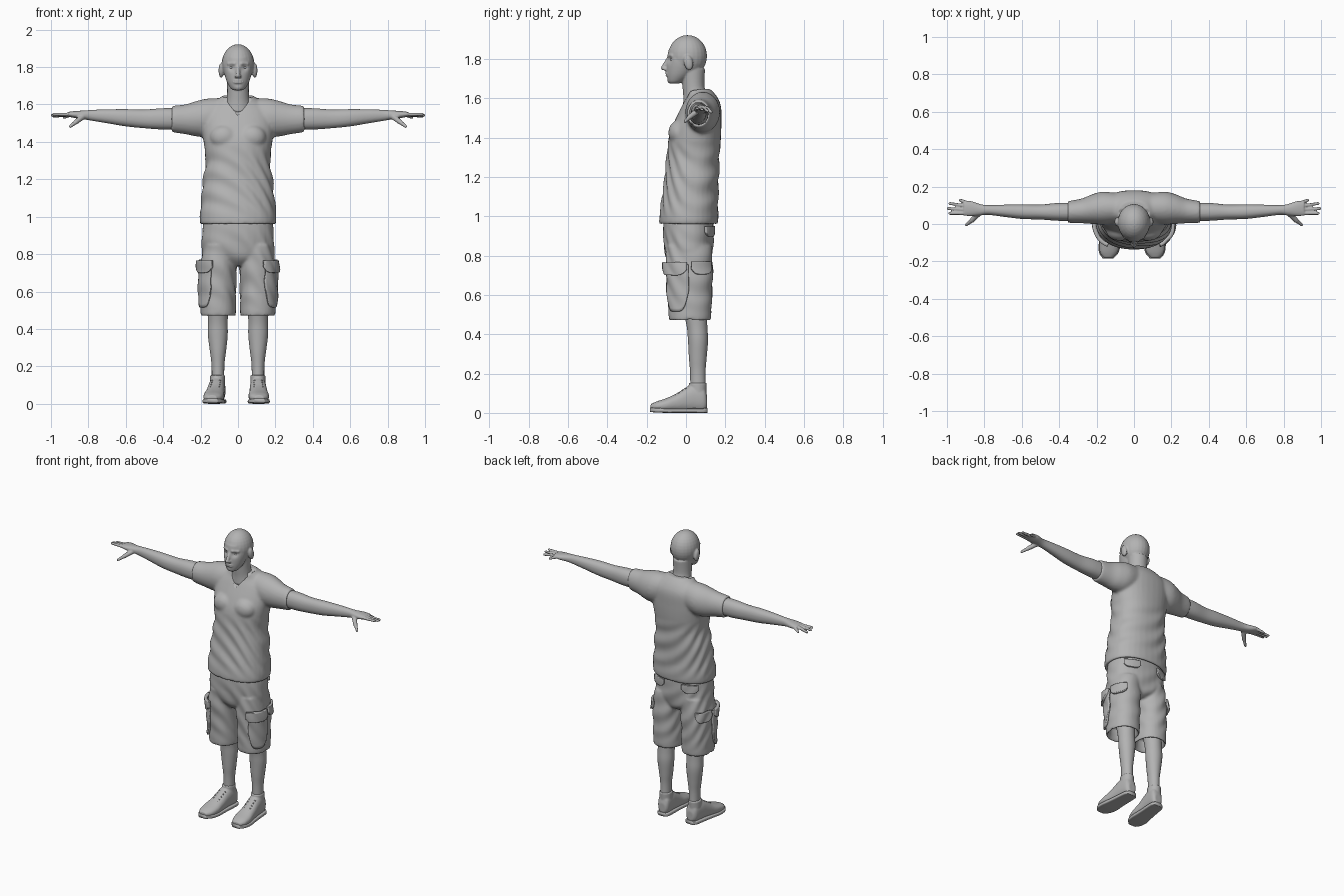
import bpy, bmesh, math
from mathutils import Vector, Matrix

cube = bpy.data.objects.get("Cube")
if cube:
    bpy.data.objects.remove(cube, do_unlink=True)

grey = bpy.data.materials.new("plain grey")
grey.use_nodes = True
tone = (0.45, 0.45, 0.45, 1)
grey.diffuse_color = tone
grey.node_tree.nodes["Principled BSDF"].inputs["Base Color"].default_value = tone


def spline(rows, steps=5):
    """Smooth rows of numbers with a Catmull-Rom curve."""
    out = []
    for i in range(len(rows) - 1):
        quad = [rows[max(i - 1, 0)], rows[i], rows[i + 1], rows[min(i + 2, len(rows) - 1)]]
        for k in range(steps):
            t = k / steps
            out.append([b + t * ((c - a) + t * ((2*a - 5*b + 4*c - d) + t * (3*b - a - 3*c + d))) / 2
                        for a, b, c, d in zip(*quad)])
    return out + [list(rows[-1])]


def loft(bm, axis, rows, power=2.0, side=1, sides=32):
    """Rows are (position, centre u, centre v, radius u, radius v)."""
    rings = []
    for t, cu, cv, ru, rv in spline(rows):
        ring = []
        for k in range(sides):
            a = math.tau * k / sides
            c, s = math.cos(a), math.sin(a)
            u = cu + ru * math.copysign(abs(c) ** (2 / power), c)
            v = cv + rv * math.copysign(abs(s) ** (2 / power), s)
            p = {"X": (t, u, v), "Y": (u, t, v), "Z": (u, v, t)}[axis]
            ring.append(bm.verts.new((p[0] * side, p[1], p[2])))
        rings.append(ring)
    for lo, hi in zip(rings, rings[1:]):
        for k in range(sides):
            n = (k + 1) % sides
            bm.faces.new((lo[k], lo[n], hi[n], hi[k]))
    bm.faces.new(rings[0][::-1])
    bm.faces.new(rings[-1])


def ball(bm, centre, radii, tilt=0):
    m = Matrix.Translation(centre) @ Matrix.Rotation(tilt, 4, "X") @ Matrix.Diagonal((*radii, 1))
    bmesh.ops.create_uvsphere(bm, u_segments=24, v_segments=16, radius=1, matrix=m)


def capsule(bm, a, b, ra, rb, side=1):
    a, b = Vector(a), Vector(b)
    a.x *= side
    b.x *= side
    turn = (b - a).to_track_quat("Z", "Y")
    for v in bmesh.ops.create_uvsphere(bm, u_segments=12, v_segments=8, radius=1)["verts"]:
        top = v.co.z > -0.01
        v.co = (b if top else a) + turn @ (v.co * (rb if top else ra))


def finish(name, bm, voxel=0, smooth=0, shape=None):
    """Make the object, fuse its shells, then adjust its vertices."""
    bmesh.ops.recalc_face_normals(bm, faces=bm.faces)
    mesh = bpy.data.meshes.new(name)
    bm.to_mesh(mesh)
    bm.free()
    obj = bpy.data.objects.new(name, mesh)
    bpy.context.collection.objects.link(obj)
    if voxel:
        fuse = obj.modifiers.new("fuse", "REMESH")
        fuse.mode, fuse.voxel_size = "VOXEL", voxel
        soften = obj.modifiers.new("soften", "SMOOTH")
        soften.factor, soften.iterations = 0.5, smooth
        graph = bpy.context.evaluated_depsgraph_get()
        obj.data = bpy.data.meshes.new_from_object(obj.evaluated_get(graph))
        obj.modifiers.clear()
    if shape:
        bm = bmesh.new()
        bm.from_mesh(obj.data)
        bm.normal_update()
        shape(bm)
        bm.to_mesh(obj.data)
        bm.free()
    obj.data.materials.clear()
    obj.data.materials.append(grey)
    obj.data.shade_smooth()
    return obj


def folds(bm, low, high, size):
    for v in bm.verts:
        x, y, z = v.co
        fade = max(0, min(1, (z - low) * 12, (high - z) * 12))
        v.co += v.normal * size * fade * math.sin(50 * z + 16 * x + 9 * math.sin(8 * y + 5 * x))


# Head with face, ears and neck
def shape_face(bm):
    dents = [(s * 0.034, 1.797, 0.017, 0.011) for s in (1, -1)] + [(0, 1.709, 0.012, 0.004)]
    for v in bm.verts:
        if v.co.y < -0.04:
            for x, z, reach, depth in dents:
                d = ((v.co.x - x) ** 2 + (v.co.z - z) ** 2) / reach ** 2
                v.co.y += depth * math.exp(-d)
            line = math.exp(-((v.co.z - 1.723) / 0.004) ** 2)
            v.co.y += 0.005 * line * (abs(v.co.x) < 0.024)


bm = bmesh.new()
ball(bm, (0, 0.008, 1.816), (0.087, 0.099, 0.106))
loft(bm, "Z", [(1.676, 0, -0.06, 0.026, 0.026), (1.69, 0, -0.05, 0.042, 0.045),
               (1.73, 0, -0.03, 0.063, 0.07), (1.79, 0, -0.012, 0.078, 0.086),
               (1.85, 0, 0, 0.075, 0.088)])
loft(bm, "Z", [(1.56, 0, 0.06, 0.085, 0.075), (1.61, 0, 0.05, 0.066, 0.064),
               (1.66, 0, 0.038, 0.058, 0.056), (1.75, 0, 0.035, 0.06, 0.062)])
capsule(bm, (0, -0.09, 1.805), (0, -0.116, 1.755), 0.009, 0.012)
ball(bm, (0, -0.094, 1.722), (0.027, 0.015, 0.012))
ball(bm, (0, -0.078, 1.69), (0.022, 0.017, 0.015))
for s in (1, -1):
    capsule(bm, (s * 0.02, -0.088, 1.817), (s * 0.05, -0.07, 1.817), 0.01, 0.009)
    ball(bm, (s * 0.01, -0.107, 1.75), (0.009, 0.012, 0.008))
    ball(bm, (s * 0.09, 0.012, 1.782), (0.014, 0.023, 0.04), 0.2)
finish("head", bm, 0.005, 3, shape_face)

# Eyeballs
bm = bmesh.new()
for s in (1, -1):
    ball(bm, (s * 0.034, -0.067, 1.797), (0.014, 0.013, 0.009))
finish("eyes", bm)


# Shirt with hollow hem and sleeves, and a recessed V neck
def shape_shirt(bm):
    folds(bm, 0.99, 1.38, 0.004)
    for s in (1, -1):
        bmesh.ops.bisect_plane(bm, geom=bm.verts[:] + bm.edges[:] + bm.faces[:], dist=0.0005,
                               plane_co=(0, 0, 1.54), plane_no=(s * -1.25, 0, 1))
    bm.normal_update()
    neck = [v for v in bm.verts if v.co.y < 0.07 and v.co.z > 1.542 + 1.25 * abs(v.co.x)]
    for v, n in [(v, v.normal.copy()) for v in neck]:
        v.co -= n * 0.009


bm = bmesh.new()
loft(bm, "Z", [(1.02, 0, 0.012, 0.17, 0.118), (0.975, 0, 0.012, 0.18, 0.13), (0.958, 0, 0.012, 0.2, 0.147),
               (1.0, 0, 0.015, 0.205, 0.15), (1.1, 0, 0.021, 0.195, 0.142), (1.2, 0, 0.03, 0.186, 0.137),
               (1.3, 0, 0.036, 0.172, 0.134), (1.4, 0, 0.045, 0.184, 0.133), (1.48, 0, 0.06, 0.192, 0.12),
               (1.56, 0, 0.078, 0.18, 0.1), (1.61, 0, 0.08, 0.13, 0.077), (1.648, 0, 0.062, 0.08, 0.062)], 2.25)
for s in (1, -1):
    ball(bm, (s * 0.075, -0.035, 1.425), (0.075, 0.055, 0.065))
    loft(bm, "X", [(0.06, 0.085, 1.545, 0.075, 0.09), (0.16, 0.085, 1.53, 0.088, 0.102),
                   (0.22, 0.08, 1.524, 0.08, 0.095), (0.28, 0.07, 1.521, 0.066, 0.08),
                   (0.355, 0.064, 1.522, 0.057, 0.069), (0.352, 0.064, 1.522, 0.045, 0.056),
                   (0.33, 0.064, 1.522, 0.04, 0.05)], 2, s)
finish("shirt", bm, 0.009, 5, shape_shirt)

# Arms with palm, fingers and thumb
FINGERS = [(0.888, 0.112, 0.93, 0.128), (0.9, 0.096, 0.985, 0.11),
           (0.905, 0.077, 0.994, 0.083), (0.9, 0.058, 0.986, 0.057)]
for label, s in (("left", 1), ("right", -1)):
    bm = bmesh.new()
    loft(bm, "X", [(0.28, 0.065, 1.523, 0.048, 0.057), (0.4, 0.065, 1.523, 0.048, 0.057),
                   (0.5, 0.064, 1.523, 0.04, 0.05), (0.6, 0.066, 1.529, 0.039, 0.046),
                   (0.7, 0.071, 1.537, 0.032, 0.037), (0.78, 0.075, 1.542, 0.026, 0.029),
                   (0.82, 0.076, 1.544, 0.03, 0.024), (0.87, 0.082, 1.546, 0.04, 0.019),
                   (0.91, 0.083, 1.548, 0.038, 0.012)], 2.2, s)
    for i, (x, y, tip_x, tip_y) in enumerate(FINGERS):
        capsule(bm, (x, y, 1.546), (tip_x, tip_y, 1.53 + 0.006 * i), 0.011, 0.008, s)
    capsule(bm, (0.825, 0.062, 1.538), (0.868, 0.018, 1.505), 0.018, 0.013, s)
    capsule(bm, (0.868, 0.018, 1.505), (0.897, -0.005, 1.482), 0.013, 0.008, s)
    finish(label + "_arm", bm, 0.0045, 3)

# Shorts with hollow leg openings
bm = bmesh.new()
loft(bm, "Z", [(0.74, 0, 0.018, 0.12, 0.075), (0.79, 0, 0.015, 0.185, 0.115), (0.9, 0, 0.012, 0.192, 0.128),
               (1.0, 0, 0.012, 0.182, 0.125)], 2.3)
for s in (1, -1):
    loft(bm, "Z", [(0.55, 0.106, 0.02, 0.07, 0.085), (0.49, 0.106, 0.02, 0.077, 0.09),
                   (0.472, 0.106, 0.02, 0.093, 0.106), (0.55, 0.106, 0.02, 0.095, 0.11),
                   (0.65, 0.106, 0.02, 0.095, 0.114), (0.74, 0.103, 0.018, 0.096, 0.118),
                   (0.85, 0.095, 0.014, 0.092, 0.115)], 2.2, s)
shorts = finish("shorts", bm, 0.008, 4, lambda b: folds(b, 0.5, 0.95, 0.003))


# Pockets and flaps wrapped on the shorts
def patch(name, side, turn, width, top, height, thick, centre=(0.106, 0.018), n=14):
    bm = bmesh.new()
    grid = []
    for i in range(n + 1):
        u = 2 * i / n - 1
        a = math.radians(turn + u * width)
        drop = height * (1 - 0.45 * abs(u) ** 4)
        grid.append([bm.verts.new((side * (centre[0] + 0.11 * math.cos(a)), centre[1] + 0.13 * math.sin(a),
                                   top - drop * j / n)) for j in range(n + 1)])
    for i in range(n):
        for j in range(n):
            bm.faces.new((grid[i][j], grid[i + 1][j], grid[i + 1][j + 1], grid[i][j + 1]))
    obj = finish(name, bm)
    wrap = obj.modifiers.new("wrap", "SHRINKWRAP")
    wrap.target, wrap.offset, wrap.wrap_mode = shorts, thick, "ABOVE_SURFACE"
    shell = obj.modifiers.new("shell", "SOLIDIFY")
    shell.thickness, shell.offset = thick * 1.4, 0


for label, s in (("left", 1), ("right", -1)):
    patch(label + "_cargo_pocket", s, -35, 33, 0.755, 0.24, 0.008)
    patch(label + "_cargo_flap", s, -40, 34, 0.765, 0.065, 0.015)
    patch(label + "_rear_cargo_flap", s, 32, 28, 0.77, 0.065, 0.01)
    patch(label + "_seat_flap", s, 72, 30, 0.95, 0.055, 0.008, (0.09, 0.02))

# Lower legs
for label, s in (("left", 1), ("right", -1)):
    bm = bmesh.new()
    loft(bm, "Z", [(0.07, 0.107, 0.062, 0.034, 0.04), (0.2, 0.107, 0.06, 0.034, 0.039),
                   (0.28, 0.107, 0.06, 0.043, 0.045), (0.37, 0.108, 0.061, 0.053, 0.051),
                   (0.45, 0.108, 0.055, 0.053, 0.053), (0.6, 0.106, 0.035, 0.062, 0.07)], 2, s)
    finish(label + "_lower_leg", bm)

# Shoes with soles, ankle collars and laces
for label, s, splay in (("left", 1, 0.03), ("right", -1, 0.12)):
    def mid(y):
        return 0.105 + splay * (0.1 - y)

    upper = [(0.108, 0.055, 0.024, 0.03), (0.09, 0.07, 0.039, 0.066), (0.04, 0.075, 0.044, 0.071),
             (0, 0.067, 0.046, 0.063), (-0.05, 0.051, 0.05, 0.047), (-0.1, 0.04, 0.055, 0.035),
             (-0.15, 0.033, 0.048, 0.025), (-0.18, 0.03, 0.025, 0.014)]
    bm = bmesh.new()
    loft(bm, "Y", [(y, mid(y), z, r, h) for y, z, r, h in upper], 2.3, s)
    loft(bm, "Z", [(0.11, mid(0.06), 0.06, 0.04, 0.044), (0.153, mid(0.06), 0.06, 0.04, 0.046)], 2, s)
    finish(label + "_shoe", bm, 0.005, 3)
    bm = bmesh.new()
    loft(bm, "Y", [(y * 1.02, mid(y), 0.012 - 0.05 * min(0, y + 0.1), r + 0.004, 0.012)
                   for y, z, r, h in upper], 5, s)
    finish(label + "_sole", bm)
    bm = bmesh.new()
    for i in range(5):
        y, z = 0.005 - 0.018 * i, 0.13 - 0.011 * i
        for lean in (0.006, -0.006):
            capsule(bm, (mid(y) - 0.022, y + lean, z - 0.006), (mid(y) + 0.022, y - lean, z - 0.006),
                    0.004, 0.004, s)
    finish(label + "_laces", bm)
